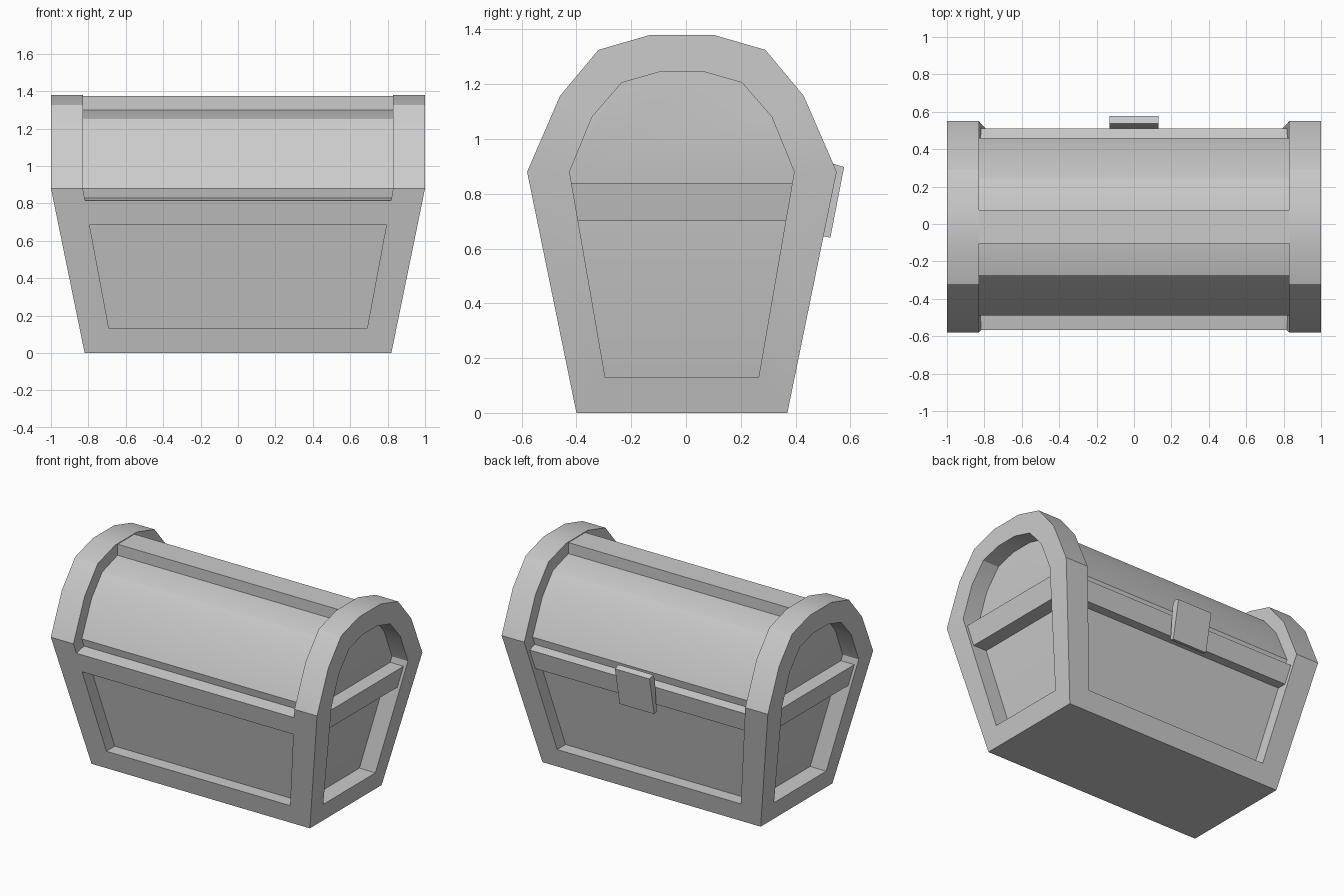
import bpy, bmesh, math

cube = bpy.data.objects.get("Cube")
if cube:
    bpy.data.objects.remove(cube, do_unlink=True)

grey = bpy.data.materials.new("plain_grey")
grey.use_nodes = True
COLOR = (0.6, 0.6, 0.6, 1)
grey.diffuse_color = COLOR
grey.node_tree.nodes["Principled BSDF"].inputs["Base Color"].default_value = COLOR

RIM = 0.88        # height where the tapered body meets the arched lid
MID = -0.015      # depth centre of the chest
INNER = 0.83      # inner side of the end frames
RECESS = 0.09     # depth of the front and back panels


def build(name, faces):
    """Weld a list of coordinate faces into one object."""
    bm = bmesh.new()
    for face in faces:
        bm.faces.new([bm.verts.new((x, y + MID, z)) for x, y, z in face])
    bmesh.ops.remove_doubles(bm, verts=bm.verts, dist=0.0005)
    bmesh.ops.recalc_face_normals(bm, faces=bm.faces)
    mesh = bpy.data.meshes.new(name)
    bm.to_mesh(mesh)
    bm.free()
    mesh.materials.append(grey)
    mesh.shade_smooth()
    mesh.set_sharp_from_angle(angle=math.radians(30))
    obj = bpy.data.objects.new(name, mesh)
    bpy.context.collection.objects.link(obj)
    return obj


def bridge(a, b, closed=False):
    n = len(a)
    return [[a[i], a[(i + 1) % n], b[(i + 1) % n], b[i]]
            for i in range(n if closed else n - 1)]


def prism(name, a, b):
    """Solid between two matching outlines."""
    return build(name, [a, b] + bridge(a, b, True))


def arch(half):
    return half + [(-y, z) for y, z in reversed(half)]


def end_x(z):
    return 0.82 + 0.18 * min(z, RIM) / RIM


def side_y(z):
    return 0.385 + 0.18 * z / RIM


def post_x(z):
    return 0.69 + 0.14 * (z - 0.13) / (RIM - 0.13)


# Arch outlines, from one rim over the top to the other
outer = arch([(0.565, RIM), (0.445, 1.157), (0.305, 1.325), (0.115, 1.38)])
lid = arch([(0.475, RIM), (0.37, 1.115), (0.257, 1.25), (0.095, 1.30)])
hole = arch([(0.41, RIM), (0.328, 1.08), (0.22, 1.205), (0.08, 1.245)])
outer_ring = [(0.385, 0)] + outer + [(-0.385, 0)]
hole_ring = [(0.28, 0.13)] + hole + [(-0.28, 0.13)]


def at_x(pts, x):
    return [(x, y, z) for y, z in pts]


def on_end(pts, s, depth=0):
    return [(s * (end_x(z) - depth), y, z) for y, z in pts]


# Chest body: barrel lid and floor
shell = bridge(at_x(lid, -INNER), at_x(lid, INNER))
shell.append([(x * 0.82, y * 0.385, 0) for x, y in ((-1, -1), (1, -1), (1, 1), (-1, 1))])
for s in (-1, 1):
    # End frame with its arched opening and sunken panel
    opening, back = on_end(hole_ring, s), on_end(hole_ring, s, 0.12)
    shell += bridge(on_end(outer_ring, s), opening, True)
    shell += bridge(opening, back, True)
    shell += [back[1:-1], [back[0], back[1], back[-2], back[-1]]]
    # Arched rim and its inward wall
    shell += bridge(at_x(outer, s), at_x(outer, s * INNER))
    shell += bridge(at_x(outer, s * INNER), at_x(lid, s * INNER))
    # Long face (front and back): border, recess walls, panel
    edge = [(x * end_x(z), s * side_y(z), z)
            for x, z in ((-1, RIM), (-1, 0), (1, 0), (1, RIM))]
    frame = [(x * post_x(z), s * side_y(z), z)
             for x, z in ((-1, RIM), (-1, 0.13), (1, 0.13), (1, RIM))]
    panel = [(x, y - s * RECESS, z) for x, y, z in frame]
    shell += bridge(edge, frame) + bridge(frame, panel) + [panel]
build("chest_body", shell)

# Rails across the front (flush) and the back (slightly sunk)
for name, s, sink in (("front_rail", -1, 0), ("back_rail", 1, 0.027)):
    section = [(side_y(0.685) - sink, 0.685), (side_y(0.815) - sink, 0.815),
               (side_y(0.83) - 0.095, 0.83), (side_y(0.685) - 0.1, 0.685)]
    prism(name, *[[(x * post_x(z), s * y, z) for y, z in section] for x in (-1, 1)])

# Rails across both ends
for name, s in (("left_end_rail", 1), ("right_end_rail", -1)):
    section = [(end_x(z) - d, z) for d, z in ((0.02, 0.70), (0.02, 0.84), (0.13, 0.84), (0.13, 0.70))]
    prism(name, *[[(s * x, y * 0.415, z) for x, z in section] for y in (-1, 1)])

# Raised strip along the top of the lid
section = [(-0.09, 1.285), (0.09, 1.285), (0.09, 1.375), (-0.09, 1.375)]
prism("lid_strip", at_x(section, -INNER), at_x(section, INNER))

# Latch plate on the back
section = [(0.515, 0.645), (0.542, 0.64), (0.592, 0.897), (0.552, 0.91), (0.535, 0.87)]
prism("latch", at_x(section, -0.13), at_x(section, 0.13))
